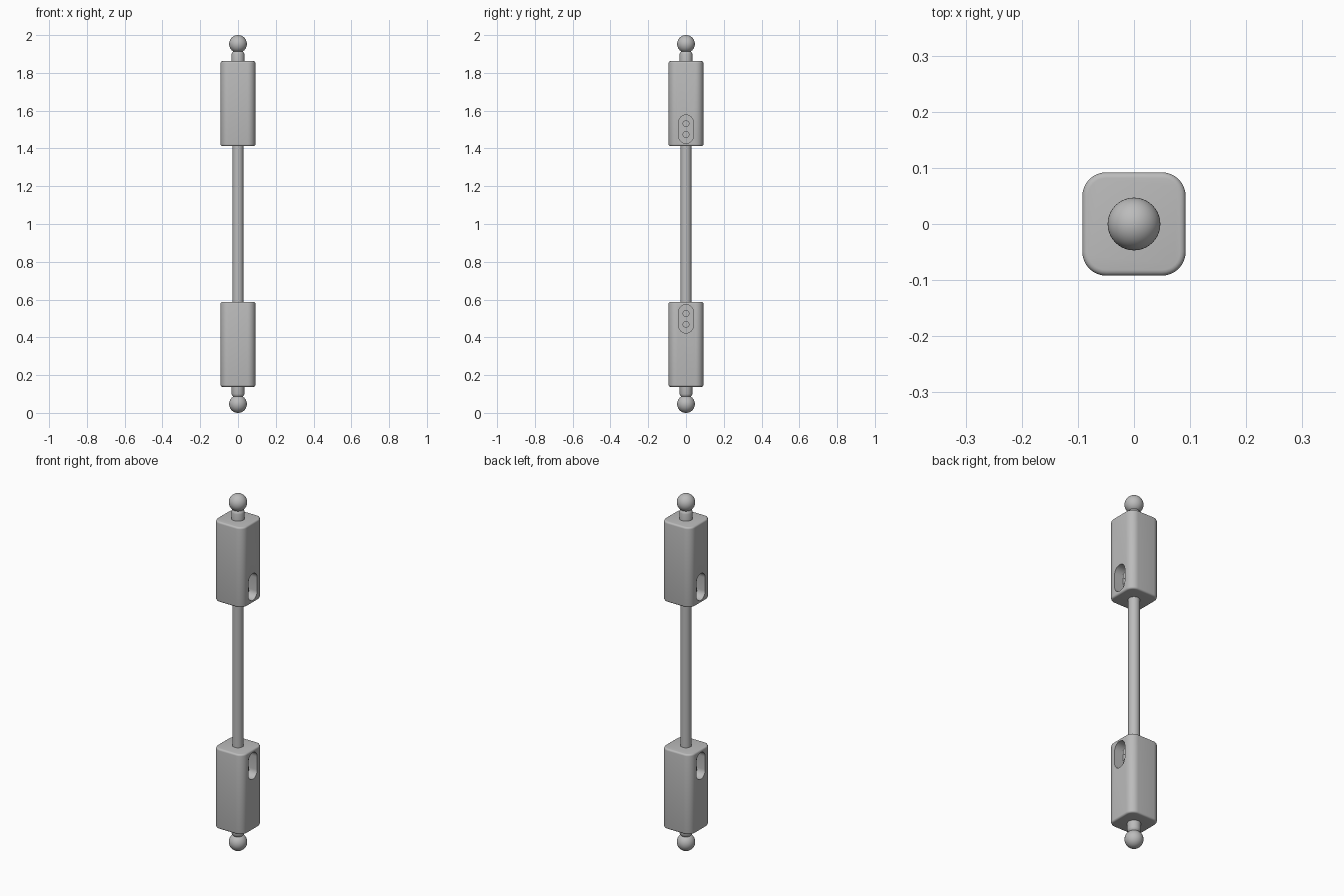
import bpy, bmesh, math
from mathutils import Matrix, Vector

cube = bpy.data.objects.get("Cube")
if cube:
    bpy.data.objects.remove(cube, do_unlink=True)

grey = bpy.data.materials.new("plain grey")
grey.use_nodes = True
COLOUR = (0.5, 0.5, 0.5, 1)
grey.diffuse_color = COLOUR
grey.node_tree.nodes["Principled BSDF"].inputs["Base Color"].default_value = COLOUR

MID = 1.0  # height about which the two ends mirror


def make(name, bm):
    """Turn a bmesh, drawn relative to mid height, into an object."""
    bmesh.ops.recalc_face_normals(bm, faces=bm.faces)
    mesh = bpy.data.meshes.new(name)
    bm.to_mesh(mesh)
    bm.free()
    mesh.materials.append(grey)
    obj = bpy.data.objects.new(name, mesh)
    bpy.context.collection.objects.link(obj)
    obj.location.z = MID
    return obj


def activate(obj):
    bpy.ops.object.select_all(action='DESELECT')
    obj.select_set(True)
    bpy.context.view_layer.objects.active = obj


def smooth(obj):
    activate(obj)
    bpy.ops.object.shade_smooth_by_angle(angle=math.radians(35))


def flip_copy(obj):
    """Repeat an upper part, turned over, at the lower end."""
    twin = obj.copy()
    twin.name = obj.name.replace("upper", "lower")
    twin.rotation_euler.x = math.pi
    bpy.context.collection.objects.link(twin)


def cylinder(bm, radius, depth, matrix, sides=32):
    bmesh.ops.create_cone(bm, cap_ends=True, segments=sides, radius1=radius,
                          radius2=radius, depth=depth, matrix=matrix)


def along_x(x, z):
    return Matrix.Translation((x, 0, z)) @ Matrix.Rotation(math.pi / 2, 4, 'Y')


# Thin rod joining the two blocks
bm = bmesh.new()
cylinder(bm, 0.029, 0.86, Matrix())
smooth(make("connecting_rod", bm))

# Rounded square block
HALF, LOW, HIGH = 0.092, 0.412, 0.862
bm = bmesh.new()
bmesh.ops.create_cube(bm, size=1, matrix=Matrix.Translation((0, 0, (LOW + HIGH) / 2))
                      @ Matrix.Diagonal((2 * HALF, 2 * HALF, HIGH - LOW, 1)))
corners = [e for e in bm.edges if abs(e.verts[0].co.z - e.verts[1].co.z) > 0.1]
bmesh.ops.bevel(bm, geom=corners, offset=0.042, segments=8, profile=0.5, affect='EDGES')
rims = [e for e in bm.edges if abs(e.verts[0].co.z - e.verts[1].co.z) < 0.001]
bmesh.ops.bevel(bm, geom=rims, offset=0.01, segments=4, profile=0.5, affect='EDGES')
block = make("upper_block", bm)

# Rounded slots cut into both sides of the block
SLOT_R, SLOT_MID, SLOT_RUN, FLOOR = 0.039, 0.502, 0.036, 0.037
for side in (-1, 1):
    bm = bmesh.new()
    rim = []
    for i in range(34):
        a = math.pi * (i % 17) / 16 + (math.pi if i > 16 else 0)
        shift = SLOT_RUN if i < 17 else -SLOT_RUN
        rim.append(bm.verts.new((side * FLOOR, SLOT_R * math.cos(a),
                                 SLOT_MID + shift + SLOT_R * math.sin(a))))
    face = bm.faces.new(rim)
    grown = bmesh.ops.extrude_face_region(bm, geom=[face])
    bmesh.ops.translate(bm, vec=Vector((side * 0.1, 0, 0)),
                        verts=[v for v in grown["geom"] if isinstance(v, bmesh.types.BMVert)])
    cutter = make("slot_cutter", bm)
    cutter.hide_render = True
    activate(block)
    cut = block.modifiers.new("slot", 'BOOLEAN')
    cut.operation, cut.solver, cut.object = 'DIFFERENCE', 'EXACT', cutter
    bpy.ops.object.modifier_apply(modifier=cut.name)
    bpy.data.objects.remove(cutter, do_unlink=True)
smooth(block)
flip_copy(block)

# Pairs of screw heads standing on the slot floors
bm = bmesh.new()
for side in (-1, 1):
    for z in (0.473, 0.531):
        cylinder(bm, 0.018, 0.03, along_x(side * (FLOOR + 0.005), z), 24)
screws = make("upper_screws", bm)
smooth(screws)
flip_copy(screws)

# Ball stud: straight neck, tapered waist and ball, turned in one piece
BALL_R, BALL_Z = 0.047, 0.953
profile = [(0, 0.85), (0.034, 0.85), (0.034, 0.9), (0.031, 0.908), (0.026, 0.914)]
for i in range(21):
    a = math.radians(-56 + 146 * i / 20)
    profile.append((BALL_R * math.cos(a) if i < 20 else 0, BALL_Z + BALL_R * math.sin(a)))
bm = bmesh.new()
verts = [bm.verts.new((r, 0, z)) for r, z in profile]
edges = [bm.edges.new(pair) for pair in zip(verts, verts[1:])]
bmesh.ops.spin(bm, geom=verts + edges, cent=(0, 0, 0), axis=(0, 0, 1),
               angle=2 * math.pi, steps=40, use_merge=True)
bmesh.ops.remove_doubles(bm, verts=bm.verts, dist=0.0001)
stud = make("upper_ball_stud", bm)
smooth(stud)
flip_copy(stud)
